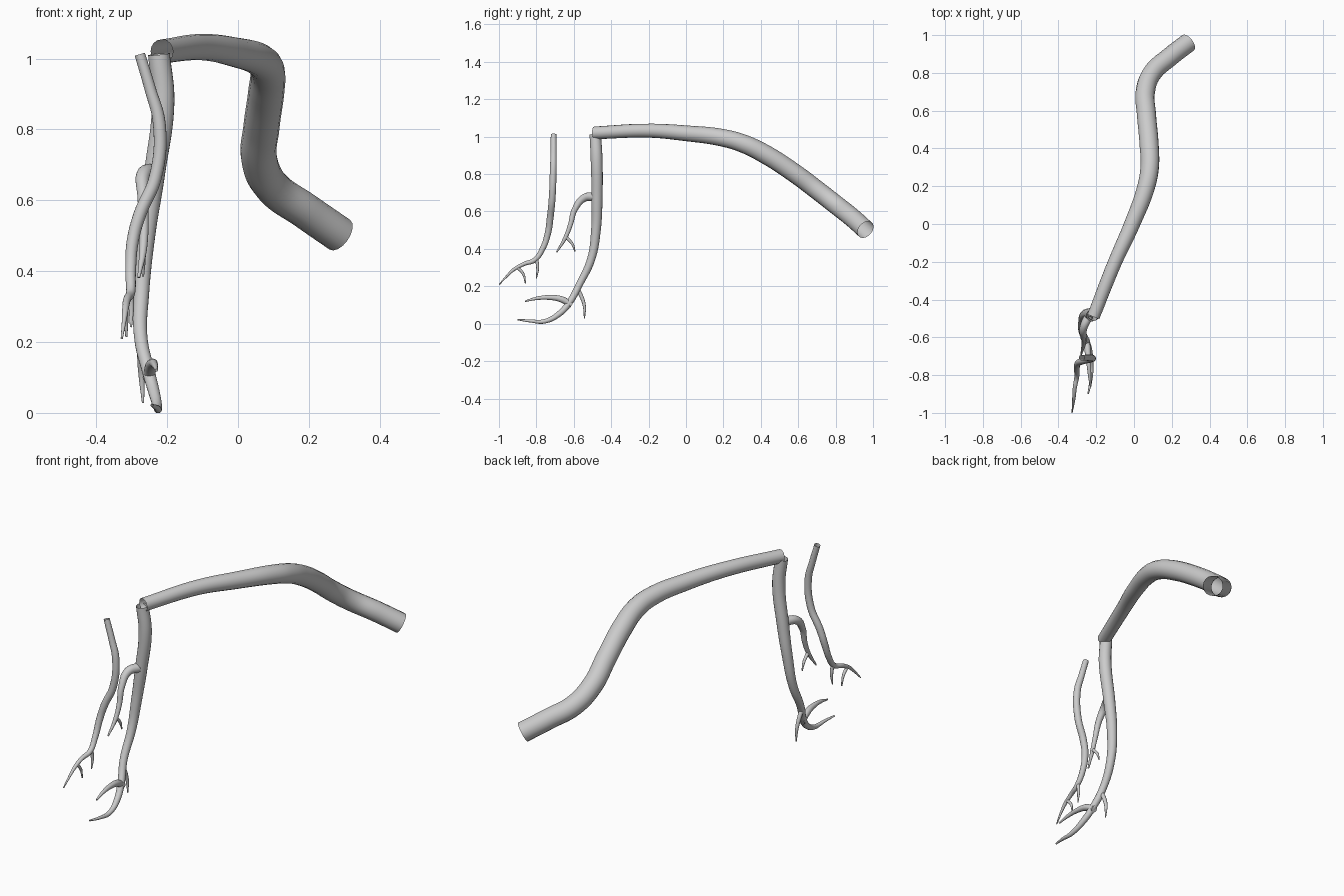
import bpy


def tube(name, pts, caps=False):
    """Smooth tapered tube through (x, y, z, radius) points."""
    cu = bpy.data.curves.new(name, 'CURVE')
    cu.dimensions = '3D'
    cu.bevel_depth = 1.0
    cu.bevel_resolution = 6
    cu.resolution_u = 8
    cu.use_fill_caps = caps
    sp = cu.splines.new('BEZIER')
    sp.bezier_points.add(len(pts) - 1)
    for bp, (x, y, z, r) in zip(sp.bezier_points, pts):
        bp.co = (x, y, z)
        bp.radius = r
        bp.handle_left_type = bp.handle_right_type = 'AUTO'
    ob = bpy.data.objects.new(name, cu)
    bpy.context.collection.objects.link(ob)
    bpy.context.view_layer.update()
    bpy.ops.object.select_all(action='DESELECT')
    ob.select_set(True)
    bpy.context.view_layer.objects.active = ob
    bpy.ops.object.convert(target='MESH')
    bpy.ops.object.shade_smooth_by_angle()


# large main vessel, open at both ends
tube("main_vessel", [
    (-.215, -.49, 1.02, .034), (-.10, -.20, 1.032, .037), (-.01, 0, 1.018, .042),
    (.065, .20, .993, .047), (.083, .30, .965, .049), (.08, .42, .908, .051),
    (.066, .58, .805, .051), (.06, .70, .715, .051), (.097, .80, .637, .051),
    (.19, .885, .57, .051), (.287, .96, .503, .051)])

# descending vessel with its tapering foot
tube("descending_vessel", [
    (-.223, -.485, 1.012, .031), (-.211, -.478, .88, .032), (-.237, -.476, .665, .030),
    (-.26, -.482, .495, .026), (-.272, -.507, .345, .022), (-.274, -.57, .21, .019),
    (-.252, -.622, .115, .018), (-.236, -.675, .055, .016),
    (-.226, -.755, .013, .012), (-.23, -.835, .015, .008), (-.243, -.9, .022, .004)])
tube("lower_forward_branch", [
    (-.252, -.612, .10, .017), (-.246, -.665, .13, .017), (-.24, -.73, .14, .013),
    (-.235, -.80, .135, .009), (-.23, -.86, .12, .004)], True)
tube("lower_back_branch", [
    (-.274, -.582, .19, .012), (-.273, -.553, .13, .010),
    (-.271, -.543, .09, .008), (-.268, -.543, .028, .003)], True)

# side branch halfway down
tube("side_branch", [
    (-.238, -.485, .68, .024), (-.266, -.545, .672, .021), (-.268, -.595, .61, .016),
    (-.265, -.618, .53, .013), (-.268, -.645, .46, .011), (-.28, -.692, .382, .004)], True)
tube("side_twig", [
    (-.268, -.64, .462, .009), (-.268, -.607, .425, .007), (-.268, -.593, .385, .003)], True)

# separate front vessel with two twigs
tube("front_vessel", [
    (-.277, -.708, 1.012, .015), (-.248, -.708, .915, .016), (-.222, -.71, .815, .018),
    (-.233, -.716, .665, .018), (-.277, -.727, .56, .018), (-.297, -.738, .485, .017),
    (-.303, -.767, .4, .015), (-.303, -.81, .34, .013), (-.313, -.865, .32, .011),
    (-.318, -.92, .29, .009), (-.322, -.957, .255, .006), (-.328, -.998, .21, .003)])
tube("front_twig_inner", [
    (-.303, -.80, .35, .010), (-.301, -.793, .30, .008), (-.302, -.80, .242, .003)], True)
tube("front_twig_outer", [
    (-.317, -.905, .305, .009), (-.316, -.87, .265, .007), (-.315, -.858, .215, .003)], True)
